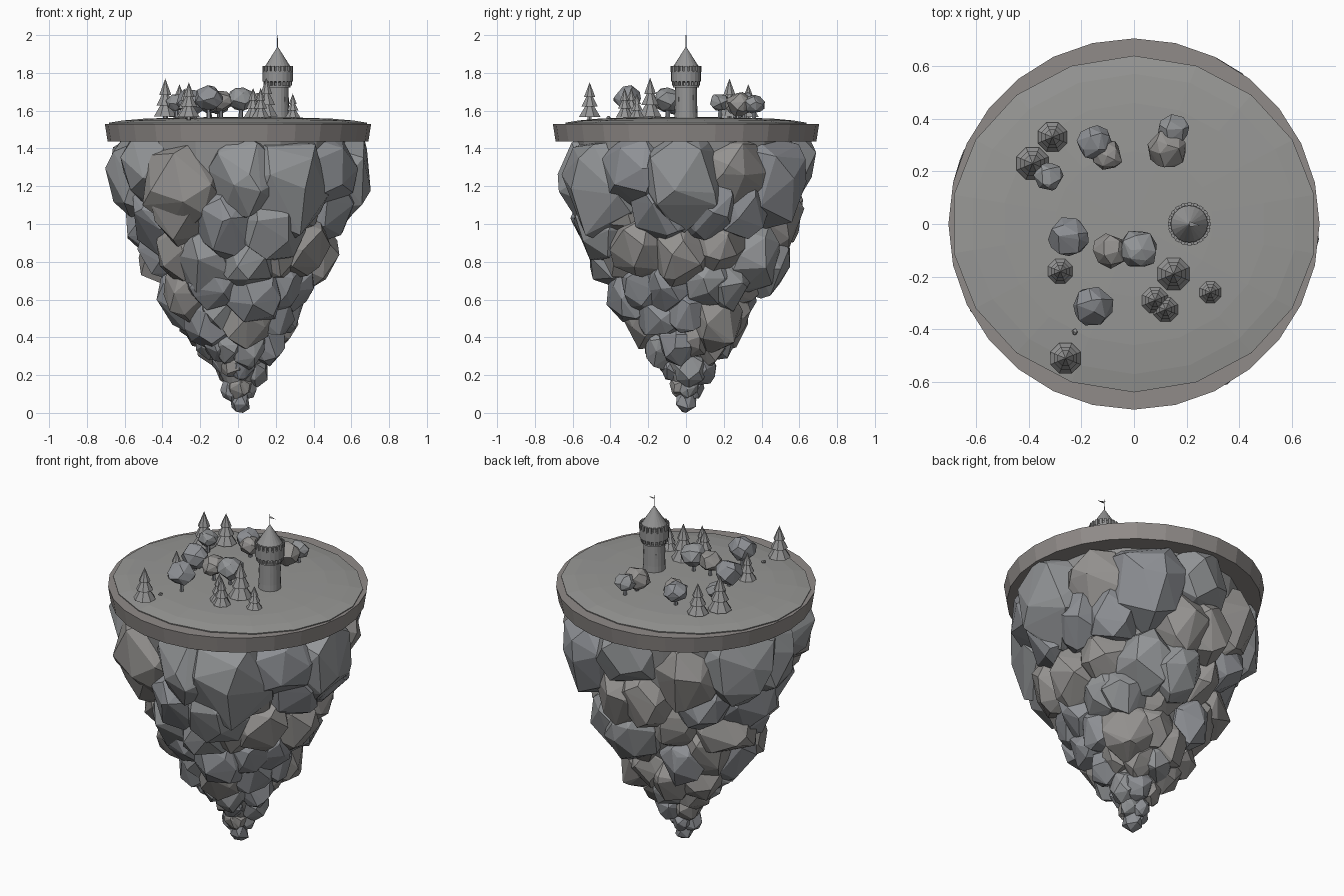
import bpy, bmesh, math, random
from mathutils import Vector

if "Cube" in bpy.data.objects:
    bpy.data.objects.remove(bpy.data.objects["Cube"])

random.seed(11)
TAU = math.tau
TINTS = [(0.27, 0.28, 0.3), (0.3, 0.29, 0.28), (0.29, 0.3, 0.31)]


def material(name, col):
    m = bpy.data.materials.get(name) or bpy.data.materials.new(name)
    m.diffuse_color = (*col, 1)
    m.use_nodes = True
    m.node_tree.nodes["Principled BSDF"].inputs["Base Color"].default_value = m.diffuse_color
    return m


def finish(bm, name, mat="stone_grey", col=(0.3, 0.3, 0.3), rocks=False):
    bmesh.ops.recalc_face_normals(bm, faces=bm.faces)
    me = bpy.data.meshes.new(name)
    bm.to_mesh(me)
    bm.free()
    ob = bpy.data.objects.new(name, me)
    bpy.context.collection.objects.link(ob)
    if rocks:
        for i, t in enumerate(TINTS):
            me.materials.append(material(f"rock_{i}", t))
    else:
        me.materials.append(material(mat, col))
    return ob


def lathe(bm, profile, sides, x=0, y=0, z=0, turn=0.0, ys=1.0):
    """Revolve (radius, height) points; radius 0 makes a point."""
    rings = []
    for r, h in profile:
        n = 1 if r == 0 else sides
        rings.append([bm.verts.new((x + r * math.cos(turn + TAU * i / sides),
                                    y + ys * r * math.sin(turn + TAU * i / sides), z + h))
                      for i in range(n)])
    for a, b in zip(rings, rings[1:]):
        for i in range(sides):
            q = [a[i % len(a)], a[(i + 1) % len(a)], b[(i + 1) % len(b)], b[i % len(b)]]
            bm.faces.new(list(dict.fromkeys(q)))
    for ring in (rings[0], rings[-1]):
        if len(ring) > 1:
            bm.faces.new(ring)


def boulder(bm, c, size, zs=1.0, points=22, jitter=0.3, tint=0):
    """Convex faceted stone: hull of points scattered over a sphere."""
    vs, spin = [], random.uniform(0, TAU)
    for i in range(points):
        h = 1 - 2 * (i + 0.5) / points
        a = spin + i * 2.39996
        r = math.sqrt(1 - h * h)
        d = Vector((r * math.cos(a), r * math.sin(a), h))
        d += Vector([random.uniform(-jitter, jitter) for _ in range(3)])
        d.normalize()
        d *= size * random.uniform(0.93, 1.06)
        p = Vector(c) + Vector((d.x, d.y, d.z * zs))
        p.z = min(max(p.z, 0.0), 1.5) if c[2] < 1.5 else p.z
        rad = math.hypot(p.x, p.y)
        if rad > 0.705:
            p.x, p.y = p.x * 0.705 / rad, p.y * 0.705 / rad
        vs.append(bm.verts.new(p))
    bmesh.ops.convex_hull(bm, input=vs)
    junk = [v for v in vs if v.is_valid and not v.link_faces]
    bmesh.ops.delete(bm, geom=junk, context='VERTS')
    for v in vs:
        if v.is_valid:
            for f in v.link_faces:
                f.material_index = tint


def block(bm, c, size, angle=0):
    vs = bmesh.ops.create_cube(bm, size=1)['verts']
    ca, sa = math.cos(angle), math.sin(angle)
    for v in vs:
        px, py, pz = v.co.x * size[0], v.co.y * size[1], v.co.z * size[2]
        v.co = (c[0] + px * ca - py * sa, c[1] + px * sa + py * ca, c[2] + pz)


# Soil rim, and a domed turf slightly narrower front to back
bm = bmesh.new()
lathe(bm, [(0.69, 1.437), (0.705, 1.53)], 28, turn=TAU / 4)
finish(bm, "soil_rim", "soil", (0.28, 0.26, 0.25))
bm = bmesh.new()
lathe(bm, [(0.69, 1.50), (0.695, 1.536), (0.62, 1.548), (0.5, 1.558), (0.3, 1.564), (0, 1.567)],
      18, turn=TAU / 4, ys=0.92)
finish(bm, "turf_top", "turf", (0.31, 0.31, 0.3))

# Inner core closes gaps between the boulders
bm = bmesh.new()
lathe(bm, [(0.01, 0.03), (0.2, 0.42), (0.4, 0.85), (0.55, 1.15), (0.59, 1.44)], 16)
finish(bm, "rock_core")

# Rings of boulders tapering down to the tip: z, ring radius, count, size
rings = [(1.26, 0.485, 12, 0.22), (1.06, 0.445, 12, 0.18), (0.86, 0.365, 12, 0.17),
         (0.68, 0.285, 11, 0.155), (0.52, 0.21, 10, 0.135), (0.38, 0.145, 9, 0.11),
         (0.26, 0.075, 6, 0.085), (0.14, 0.04, 5, 0.06)]
for k, (z, rad, n, size) in enumerate(rings):
    bm = bmesh.new()
    for i in range(n):
        a = TAU * (i + 0.5 * (k % 2) + random.uniform(-0.3, 0.3)) / n
        # the stones lean out a little further to the right and back
        r = rad * random.uniform(0.96, 1.05) + 0.012 * math.cos(a - 0.8)
        s = size * random.uniform(0.88, 1.14)
        boulder(bm, (r * math.cos(a), r * math.sin(a), z + random.uniform(-0.35, 0.35) * size),
                s, random.uniform(1.05, 1.3), tint=random.randrange(3))
    finish(bm, f"boulder_ring_{k + 1}", rocks=True)
bm = bmesh.new()
boulder(bm, (0.01, 0, 0.06), 0.06, 1.1, 14)
finish(bm, "boulder_tip", rocks=True)

# Conifers: x, y, radius, top height
conifers = [(-0.31, 0.33, 0.06, 1.74), (-0.385, 0.23, 0.066, 1.77), (-0.28, -0.18, 0.05, 1.72),
            (-0.26, -0.51, 0.062, 1.75), (0.15, -0.19, 0.066, 1.775), (0.08, -0.29, 0.053, 1.72),
            (0.12, -0.325, 0.05, 1.72), (0.29, -0.26, 0.044, 1.69)]
for k, (x, y, r, top) in enumerate(conifers):
    bm = bmesh.new()
    h = top - 1.555
    lathe(bm, [(r * 0.2, 0), (r * 0.2, h * 0.25)], 6, x, y, 1.55)
    for base, tip, f in ((0.06, 0.55, 1), (0.34, 0.78, 0.76), (0.6, 1, 0.52)):
        lathe(bm, [(r * f, h * base), (0, h * tip)], 8, x, y, 1.555, TAU / 16)
    finish(bm, f"conifer_{k + 1}")

# Round trees: x, y, crown radius, crown height
rounds = [(-0.15, 0.31, 0.068, 1.64), (-0.1, 0.26, 0.06, 1.63), (-0.325, 0.18, 0.056, 1.645),
          (-0.25, -0.05, 0.08, 1.645), (-0.09, -0.1, 0.068, 1.65), (0.015, -0.095, 0.077, 1.66),
          (-0.155, -0.31, 0.078, 1.665), (0.125, 0.285, 0.076, 1.635), (0.15, 0.36, 0.06, 1.635)]
for k, (x, y, r, z) in enumerate(rounds):
    bm = bmesh.new()
    lathe(bm, [(0.012, 0), (0.009, z - 1.55)], 6, x, y, 1.55)
    boulder(bm, (x, y, z), r, 0.88, 22, 0.25, k % 3)
    finish(bm, f"round_tree_{k + 1}", rocks=True)

# Tower: shaft, overhanging gallery, roof and mast
TX, TY = 0.21, 0.0
bm = bmesh.new()
lathe(bm, [(0.063, 1.545), (0.06, 1.6), (0.057, 1.76)], 20, TX, TY)
finish(bm, "tower_shaft")
bm = bmesh.new()
lathe(bm, [(0.055, 1.75), (0.08, 1.755), (0.08, 1.81), (0.06, 1.812)], 20, TX, TY)
lathe(bm, [(0.068, 1.722), (0.068, 1.733)], 20, TX, TY)
for i in range(20):
    a = TAU * i / 20
    c, s = math.cos(a), math.sin(a)
    block(bm, (TX + 0.066 * c, TY + 0.066 * s, 1.745), (0.018, 0.01, 0.025), a)
    block(bm, (TX + 0.076 * c, TY + 0.076 * s, 1.821), (0.011, 0.015, 0.032), a)
finish(bm, "tower_gallery")
bm = bmesh.new()
lathe(bm, [(0.066, 1.805), (0.07, 1.83), (0, 1.94)], 20, TX, TY)
finish(bm, "tower_roof")
bm = bmesh.new()
lathe(bm, [(0.003, 1.93), (0.002, 2.0)], 6, TX, TY)
finish(bm, "tower_mast")

# Pennant lying flat in the wind
bm = bmesh.new()
tri = [(TX, TY + 0.01, 1.983), (TX, TY - 0.01, 1.981), (TX + 0.042, TY - 0.006, 1.982)]
bm.faces.new([bm.verts.new(p) for p in tri])
finish(bm, "pennant")

# Window frames around the shaft
bm = bmesh.new()
for a, z in ((-0.8, 1.66), (0.8, 1.67), (2.4, 1.66), (3.9, 1.67)):
    block(bm, (TX + 0.057 * math.cos(a), TY + 0.057 * math.sin(a), z), (0.008, 0.012, 0.025), a)
finish(bm, "tower_openings")

# Small stone on the turf
bm = bmesh.new()
boulder(bm, (-0.225, -0.41, 1.563), 0.013, 0.8, 12)
finish(bm, "pebble")
